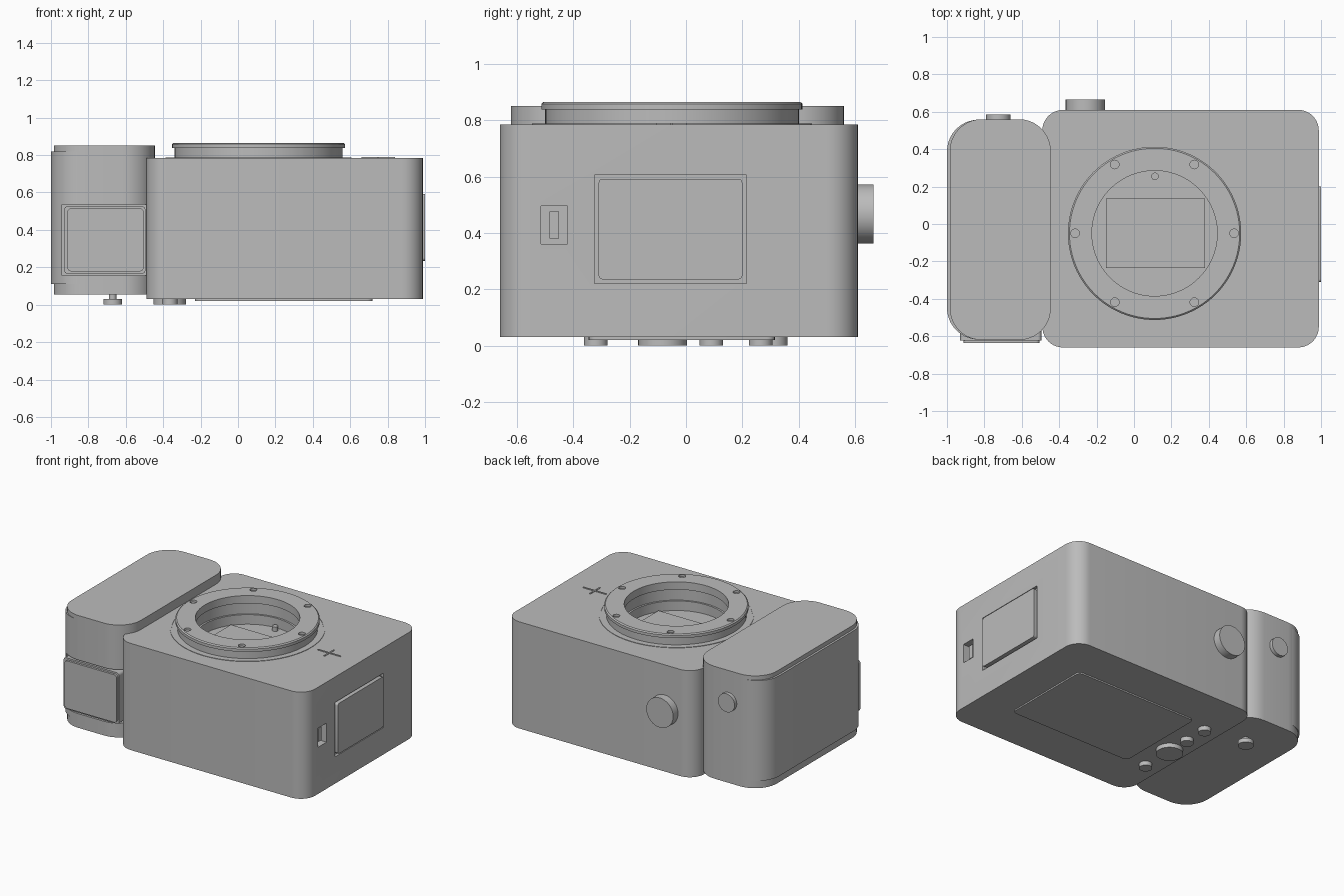
import bpy, bmesh, math
from mathutils import Matrix, Vector

if "Cube" in bpy.data.objects:
    bpy.data.objects.remove(bpy.data.objects["Cube"], do_unlink=True)

grey = bpy.data.materials.new("neutral grey")
grey.use_nodes = True
GREY = (0.5, 0.5, 0.5, 1)
grey.diffuse_color = GREY
grey.node_tree.nodes["Principled BSDF"].inputs["Base Color"].default_value = GREY

# Columns give the world direction of each profile axis: u, v, extrusion
AXES = {
    "x": Matrix(((0, 0, 1), (1, 0, 0), (0, 1, 0))),
    "y": Matrix(((1, 0, 0), (0, 0, 1), (0, 1, 0))),
    "z": Matrix.Identity(3),
}
parts = []


def add_object(name, bm):
    bmesh.ops.recalc_face_normals(bm, faces=bm.faces)
    mesh = bpy.data.meshes.new(name)
    bm.to_mesh(mesh)
    bm.free()
    mesh.materials.append(grey)
    obj = bpy.data.objects.new(name, mesh)
    bpy.context.collection.objects.link(obj)
    parts.append(obj)
    return obj


def prism(name, outline, low, high, axis="z"):
    bm = bmesh.new()
    frame = AXES[axis]
    rings = [[bm.verts.new(frame @ Vector((u, v, w))) for u, v in outline]
             for w in (low, high)]
    for ring in rings:
        bm.faces.new(ring)
    n = len(outline)
    for i in range(n):
        j = (i + 1) % n
        bm.faces.new((rings[0][i], rings[0][j], rings[1][j], rings[1][i]))
    return add_object(name, bm)


def slab(name, u, v, w, radius=0, axis="z", steps=10):
    """Rectangle with rounded corners, extruded along an axis."""
    if radius == 0:
        outline = [(u[0], v[0]), (u[1], v[0]), (u[1], v[1]), (u[0], v[1])]
    else:
        outline = []
        corners = [(u[1], v[1]), (u[0], v[1]), (u[0], v[0]), (u[1], v[0])]
        signs = [(-1, -1), (1, -1), (1, 1), (-1, 1)]
        for k, (c, s) in enumerate(zip(corners, signs)):
            for i in range(steps + 1):
                a = (k + i / steps) * math.pi / 2
                outline.append((c[0] + s[0] * radius + radius * math.cos(a),
                                c[1] + s[1] * radius + radius * math.sin(a)))
    return prism(name, outline, w[0], w[1], axis)


def disc(name, center, radius, w, axis="z", sides=32):
    outline = [(center[0] + radius * math.cos(math.tau * i / sides),
                center[1] + radius * math.sin(math.tau * i / sides))
               for i in range(sides)]
    return prism(name, outline, w[0], w[1], axis)


def lathe(name, center, profile, sides=96):
    """Closed (radius, height) profile turned about a vertical axis."""
    bm = bmesh.new()
    rings = [[bm.verts.new((center[0] + r * math.cos(math.tau * i / sides),
                            center[1] + r * math.sin(math.tau * i / sides), z))
              for i in range(sides)] for r, z in profile]
    for k, ring in enumerate(rings):
        other = rings[(k + 1) % len(rings)]
        for i in range(sides):
            j = (i + 1) % sides
            bm.faces.new((ring[i], ring[j], other[j], other[i]))
    return add_object(name, bm)


def carve(targets, cutters):
    for target in targets:
        for cutter in cutters:
            mod = target.modifiers.new("cut", "BOOLEAN")
            mod.operation = "DIFFERENCE"
            mod.solver = "EXACT"
            mod.object = cutter
        graph = bpy.context.evaluated_depsgraph_get()
        mesh = bpy.data.meshes.new_from_object(target.evaluated_get(graph))
        target.modifiers.clear()
        target.data = mesh
    for cutter in cutters:
        parts.remove(cutter)
        bpy.data.objects.remove(cutter, do_unlink=True)


# Main body with lens opening, screen recess and port
MOUNT = (0.11, -0.05)
TOP = 0.785
SIDE = 0.988
body = slab("body", (-0.49, SIDE), (-0.66, 0.61), (0.03, TOP), 0.11)
carve([body], [
    disc("lens_opening", MOUNT, 0.36, (0.66, 1), sides=96),
    slab("screen_recess", (-0.325, 0.215), (0.22, 0.605), (SIDE - 0.02, 1.1), axis="x"),
    slab("port_recess", (-0.515, -0.42), (0.36, 0.495), (SIDE - 0.05, 1.1), axis="x"),
])
slab("screen", (-0.31, 0.2), (0.235, 0.592), (0.95, 1.0), 0.015, "x", 4)
slab("port_plug", (-0.485, -0.45), (0.38, 0.475), (0.93, SIDE - 0.02), axis="x")

# Grip with wrapped outer cover and a pocket for the front door
grip = slab("grip", (-0.985, -0.445), (-0.62, 0.56), (0.055, 0.85), 0.17)
cover = slab("grip_cover", (-1.0, -0.6), (-0.618, 0.558), (0.11, 0.82), 0.17)
carve([grip, cover], [
    slab("door_pocket", (-0.94, -0.4), (0.155, 0.535), (-0.8, -0.54), axis="y")])
slab("grip_door", (-0.93, -0.495), (0.165, 0.527), (-0.622, -0.53), 0.02, "y", 4)
slab("grip_door_face", (-0.912, -0.505), (0.178, 0.515), (-0.637, -0.6), 0.02, "y", 4)

# Lens mount: flange, neck and stepped bore
mount = lathe("lens_mount", MOUNT, [
    (0.335, 0.865), (0.455, 0.865), (0.463, 0.858), (0.463, 0.838),
    (0.45, 0.838), (0.45, 0.78), (0.36, 0.78), (0.36, 0.662),
    (0.335, 0.662), (0.335, 0.73), (0.348, 0.73), (0.348, 0.81), (0.335, 0.81)])
holes = []
for k in range(6):
    a = k * math.pi / 3
    spot = (MOUNT[0] + 0.425 * math.cos(a), MOUNT[1] + 0.425 * math.sin(a))
    holes.append(disc("screw_hole", spot, 0.023, (0.85, 0.9), sides=20))
carve([mount], holes)
lathe("mount_ring", MOUNT, [(0.487, 0.78), (0.497, 0.78), (0.497, 0.788), (0.487, 0.788)])
slab("sensor", (-0.15, 0.38), (-0.235, 0.135), (0.65, 0.675))
disc("lock_pin", (0.112, 0.255), 0.02, (0.65, 0.69), sides=20)

# Thin cross mark on the top face
slab("cross_bar_long", (0.66, 0.84), (-0.056, -0.046), (TOP - 0.01, TOP + 0.005))
slab("cross_bar_short", (0.745, 0.755), (-0.107, 0.003), (TOP - 0.01, TOP + 0.0045))

# Dials on the back
disc("body_dial", (-0.26, 0.467), 0.105, (0.58, 0.665), "y", 48)
disc("grip_dial", (-0.725, 0.63), 0.065, (0.53, 0.585), "y", 40)

# Underside panel and buttons
slab("bottom_panel", (-0.23, 0.72), (-0.345, 0.315), (0.02, 0.05), 0.03, steps=5)
for name, y, radius in (("button_front", -0.32, 0.042), ("button_main", -0.083, 0.087),
                        ("button_middle", 0.09, 0.042), ("button_back", 0.265, 0.042)):
    disc(name, (-0.365, y), radius, (0, 0.05))
disc("grip_button", (-0.67, 0.31), 0.05, (0, 0.03))
disc("grip_button_stem", (-0.67, 0.31), 0.02, (0.02, 0.07), sides=16)

# Smooth the curves, keep the edges sharp
bpy.ops.object.select_all(action="DESELECT")
for obj in parts:
    obj.select_set(True)
bpy.context.view_layer.objects.active = body
bpy.ops.object.shade_smooth_by_angle(angle=math.radians(30))
